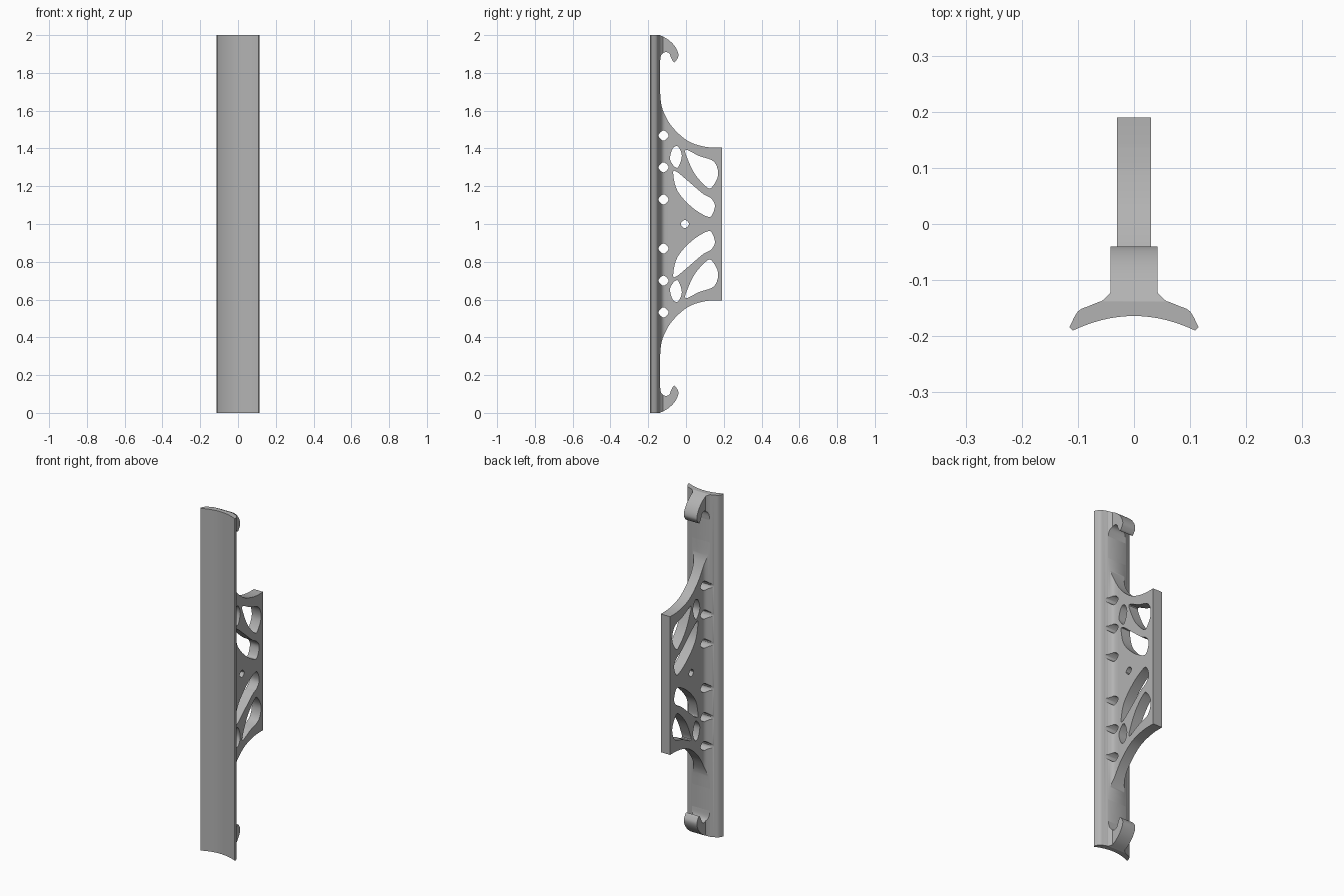
import bpy
import bmesh
from mathutils import Vector

cube = bpy.data.objects.get("Cube")
if cube:
    bpy.data.objects.remove(cube, do_unlink=True)

grey = bpy.data.materials.new("plain grey")
grey.use_nodes = True
GREY = (0.45, 0.45, 0.45, 1)
grey.diffuse_color = GREY
grey.node_tree.nodes["Principled BSDF"].inputs["Base Color"].default_value = GREY


def spline(points, closed=False, steps=5):
    """Smooth curve running through all the given points."""
    pts = [Vector(p) for p in points]
    n = len(pts)
    pick = (lambda i: pts[i % n]) if closed else (lambda i: pts[min(max(i, 0), n - 1)])
    out = []
    for i in range(n if closed else n - 1):
        a, b, c, d = (pick(i + k) for k in (-1, 0, 1, 2))
        for s in range(steps):
            t = s / steps
            out.append(0.5 * (2 * b + (c - a) * t + (2 * a - 5 * b + 4 * c - d) * t * t
                              + (3 * b - a - 3 * c + d) * t ** 3))
    if not closed:
        out.append(pts[-1])
    return [tuple(p) for p in out]


def prism(name, outlines, axis, low, high):
    """Extrude flat outlines along x (outlines in y, z) or z (outlines in x, y)."""
    bm = bmesh.new()
    for outline in outlines:
        place = (lambda p: (low, p[0], p[1])) if axis == "x" else (lambda p: (p[0], p[1], low))
        face = bm.faces.new([bm.verts.new(place(p)) for p in outline])
        shift = Vector((high - low, 0, 0)) if axis == "x" else Vector((0, 0, high - low))
        new = bmesh.ops.extrude_face_region(bm, geom=[face])["geom"]
        bmesh.ops.translate(bm, vec=shift, verts=[v for v in new if isinstance(v, bmesh.types.BMVert)])
    bmesh.ops.recalc_face_normals(bm, faces=bm.faces)
    mesh = bpy.data.meshes.new(name)
    bm.to_mesh(mesh)
    bm.free()
    mesh.materials.append(grey)
    ob = bpy.data.objects.new(name, mesh)
    bpy.context.collection.objects.link(ob)
    return ob


def activate(ob):
    bpy.ops.object.select_all(action="DESELECT")
    ob.select_set(True)
    bpy.context.view_layer.objects.active = ob


def combine(ob, tool, operation):
    mod = ob.modifiers.new(operation.lower(), "BOOLEAN")
    mod.object, mod.operation, mod.solver = tool, operation, "EXACT"
    activate(ob)
    bpy.ops.object.modifier_apply(modifier=mod.name)


def smooth(ob):
    activate(ob)
    bpy.ops.object.shade_smooth_by_angle(angle=0.55)


def both_sides(half):
    """Mirror a half section across x = 0."""
    return half + [(-x, y) for x, y in reversed(half)]


def flip(outline):
    """Mirror a side outline about mid height."""
    return [(y, 2 - z) for y, z in outline]


# Long curved bar: concave front, winged back
BACK = -0.138
front = [(x * 0.0109, -0.164 - 0.026 * (x / 10) ** 2) for x in range(1, 11)]
wing = spline([(0.115, -0.184), (0.1, -0.156), (0.08, -0.146), (0.06, BACK)])
bar = prism("curved_bar", [both_sides(front + wing)], "z", 0, 2)

# Central plate: flared root, trimmed to an arched side outline
root = [(0.06, -0.15)] + spline([(0.06, -0.139), (0.042, -0.128), (0.033, -0.115), (0.03, -0.095)])
plate = prism("web_plate", [both_sides(root + [(0.03, 0.19)])], "z", 0.2, 1.8)
arch = spline([(BACK, 1.72), (-0.132, 1.64), (-0.116, 1.587), (-0.085, 1.53), (-0.037, 1.476),
               (0.02, 1.434), (0.085, 1.412), (0.14, 1.404)])
arch = [(-0.15, 1.72)] + arch + [(0.195, 1.404)]
arch_tool = prism("arch_outline", [arch + flip(arch)[::-1]], "x", -0.2, 0.2)
combine(plate, arch_tool, "INTERSECT")

# Openings: organic windows, a centre hole and a row of pin holes
oval = spline([(-0.042, 1.41), (-0.022, 1.36), (-0.047, 1.297), (-0.084, 1.34), (-0.07, 1.4)], True)
drop = spline([(-0.002, 1.393), (0.07, 1.36), (0.148, 1.33), (0.17, 1.26), (0.138, 1.196),
               (0.11, 1.195), (0.05, 1.26), (0.01, 1.34)], True)
bean = spline([(-0.068, 1.27), (-0.05, 1.277), (0.01, 1.228), (0.09, 1.16), (0.13, 1.138),
               (0.153, 1.1), (0.138, 1.048), (0.11, 1.04), (0.03, 1.09), (-0.045, 1.175)], True)


def ring(y, z, r):
    return spline([(y + r, z), (y, z + r), (y - r, z), (y, z - r)], True)


windows = [oval, drop, bean]
pins = [ring(-0.119, z, 0.027) for z in (1.13, 1.3, 1.468)]
holes = windows + pins
holes += [flip(h) for h in holes] + [ring(-0.006, 1, 0.022)]
hole_tool = prism("hole_cutter", holes, "x", -0.2, 0.2)
for part in (plate, bar):
    combine(part, hole_tool, "DIFFERENCE")

# Curled hooks at both ends
neck = [(0.06, -0.15)] + spline([(0.06, -0.139), (0.05, -0.131), (0.042, -0.122)]) + [(0.042, 0)]
curl = spline([(BACK, 2), (-0.1, 1.98), (-0.068, 1.952), (-0.047, 1.92), (-0.04, 1.893),
               (-0.047, 1.873), (-0.063, 1.856), (-0.078, 1.878), (-0.088, 1.902), (-0.106, 1.91),
               (-0.124, 1.903), (-0.134, 1.885), (BACK, 1.85)])
curl = [(-0.15, 2)] + curl + [(-0.15, 1.85)]
tools = [arch_tool, hole_tool]
for name, outline in (("upper_hook", curl), ("lower_hook", flip(curl))):
    hook = prism(name, [both_sides(neck)], "z", -0.1, 2.1)
    tool = prism(name + "_outline", [outline], "x", -0.2, 0.2)
    combine(hook, tool, "INTERSECT")
    smooth(hook)
    tools.append(tool)

for part in (bar, plate):
    smooth(part)
for tool in tools:
    bpy.data.objects.remove(tool, do_unlink=True)
